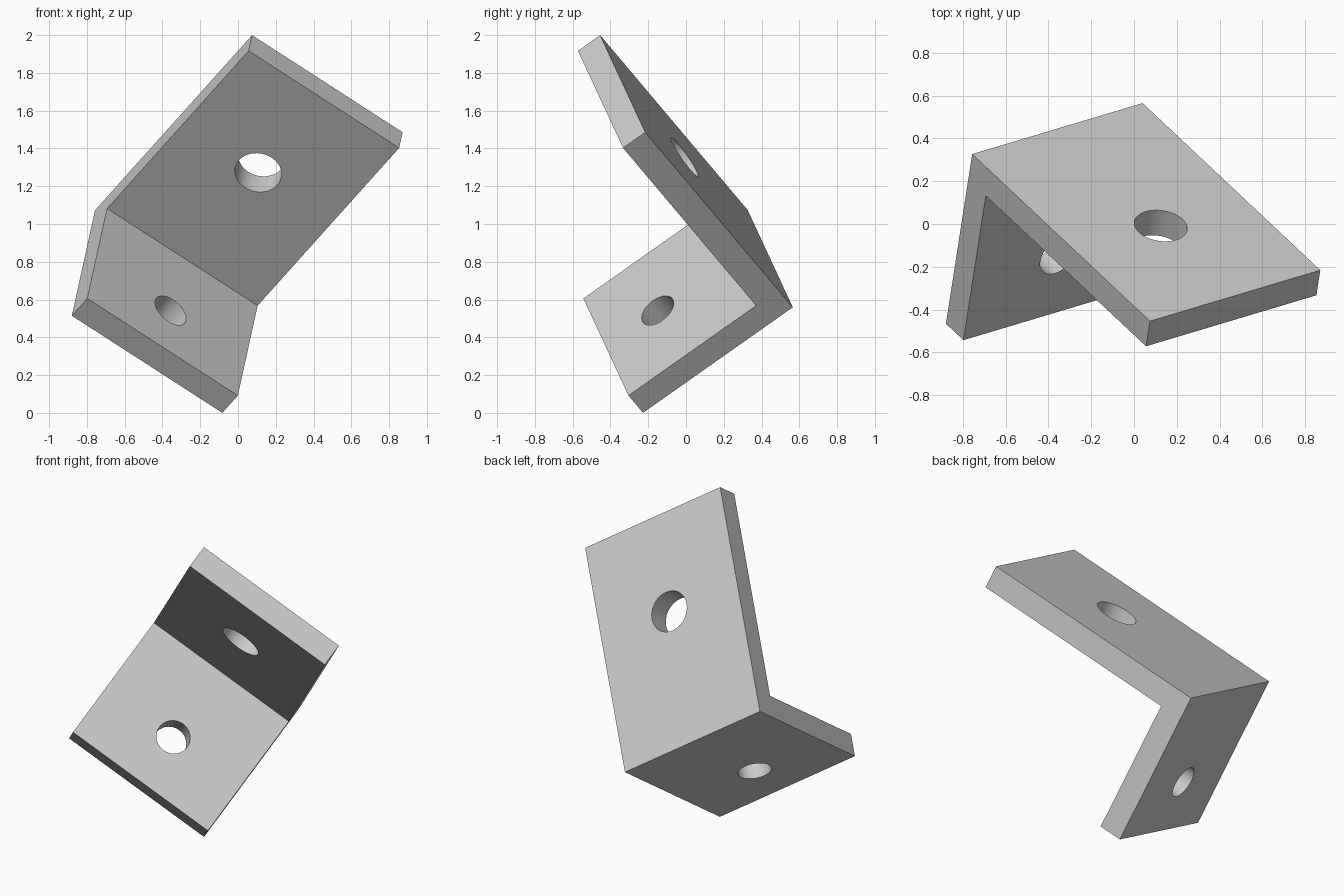
import bpy, bmesh
from mathutils import Matrix, Vector

if "Cube" in bpy.data.objects:
    bpy.data.objects.remove(bpy.data.objects["Cube"])

LONG, SHORT, WIDTH, THICK = 1.47, 0.978, 0.978, 0.145

# Bracket frame: u along the long leg, v along the short leg, w across the width
u = Vector((0.83, -0.78, 0.925)).normalized()
v = Vector((-0.12, -0.795, -0.555))
v = (v - u * v.dot(u)).normalized()
w = u.cross(v)
frame = Matrix((u, v, w)).transposed().to_4x4()
frame.translation = Vector((-0.757, 0.327, 1.073))  # outer corner of the bend

# L-shaped profile extruded across the width
profile = [(0, 0), (LONG, 0), (LONG, THICK), (THICK, THICK), (THICK, SHORT), (0, SHORT)]
bm = bmesh.new()
face = bm.faces.new([bm.verts.new((x, y, 0)) for x, y in profile])
ext = bmesh.ops.extrude_face_region(bm, geom=[face])
bmesh.ops.translate(bm, vec=(0, 0, WIDTH),
                    verts=[g for g in ext["geom"] if isinstance(g, bmesh.types.BMVert)])
bmesh.ops.recalc_face_normals(bm, faces=bm.faces)
mesh = bpy.data.meshes.new("angle_bracket")
bm.to_mesh(mesh)
bm.free()
bracket = bpy.data.objects.new("angle_bracket", mesh)
bracket.matrix_world = frame
bpy.context.collection.objects.link(bracket)


def drill(name, radius, centre, axis):
    """Cut a round through hole along a local axis of the bracket."""
    bpy.ops.mesh.primitive_cylinder_add(vertices=48, radius=radius, depth=THICK * 2)
    cutter = bpy.context.object
    cutter.name = name
    turn = Vector(axis).to_track_quat('Z', 'Y').to_matrix().to_4x4()
    cutter.matrix_world = frame @ Matrix.Translation(centre) @ turn
    bpy.context.view_layer.update()
    mod = bracket.modifiers.new(name, 'BOOLEAN')
    mod.operation, mod.solver, mod.object = 'DIFFERENCE', 'EXACT', cutter
    bpy.context.view_layer.objects.active = bracket
    bpy.ops.object.modifier_apply(modifier=mod.name)
    bpy.data.objects.remove(cutter)


# Large hole in the long leg, small hole in the short leg
drill("long_leg_hole", 0.125, (0.855, THICK / 2, WIDTH / 2), (0, 1, 0))
drill("short_leg_hole", 0.1, (THICK / 2, 0.64, WIDTH / 2), (1, 0, 0))
